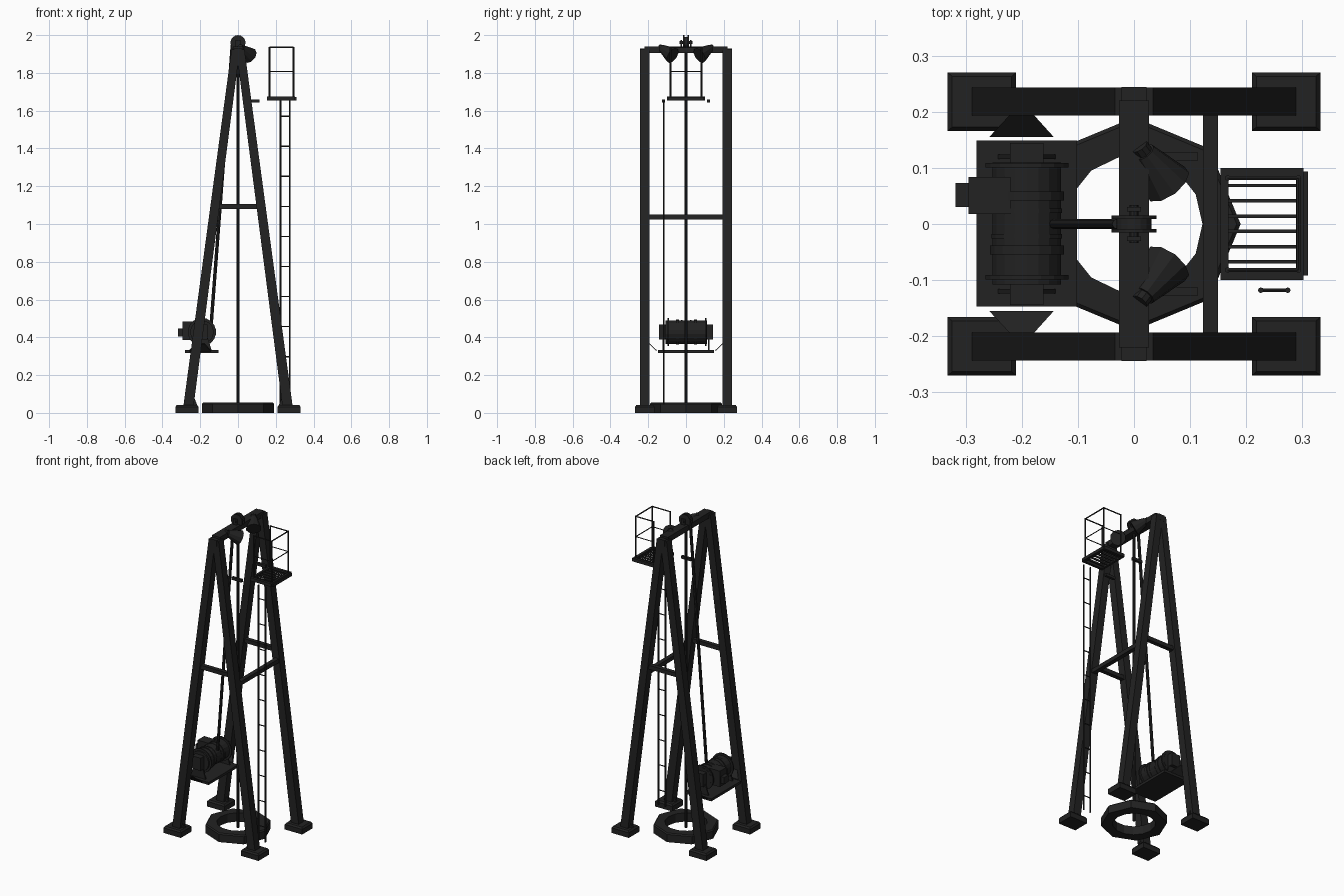
import bpy, bmesh, math
from mathutils import Vector

if "Cube" in bpy.data.objects:
    bpy.data.objects.remove(bpy.data.objects["Cube"])

mat = bpy.data.materials.new("black_steel")
mat.diffuse_color = (0.016, 0.016, 0.016, 1)
mat.use_nodes = True
mat.node_tree.nodes["Principled BSDF"].inputs["Base Color"].default_value = mat.diffuse_color


def finish(name, bm):
    bmesh.ops.recalc_face_normals(bm, faces=bm.faces)
    me = bpy.data.meshes.new(name)
    bm.to_mesh(me)
    bm.free()
    me.materials.append(mat)
    ob = bpy.data.objects.new(name, me)
    bpy.context.collection.objects.link(ob)
    return ob


def hull(name, pts):
    bm = bmesh.new()
    for p in pts:
        bm.verts.new(p)
    bmesh.ops.convex_hull(bm, input=bm.verts)
    bmesh.ops.dissolve_limit(bm, angle_limit=0.01, verts=bm.verts, edges=bm.edges)
    return finish(name, bm)


def prism(name, a, b, ha, hb=None):
    """Bar with horizontal rectangular ends centred on a and b."""
    hb = hb or ha
    return hull(name, [(p[0] + i * h[0], p[1] + j * h[1], p[2])
                       for p, h in ((a, ha), (b, hb)) for i in (-1, 1) for j in (-1, 1)])


def box(name, x0, x1, y0, y1, z0, z1):
    return hull(name, [(x, y, z) for x in (x0, x1) for y in (y0, y1) for z in (z0, z1)])


def rod(name, a, b, r1, r2=None, n=8):
    a, b = Vector(a), Vector(b)
    bm = bmesh.new()
    bmesh.ops.create_cone(bm, cap_ends=True, segments=n, radius1=r1,
                          radius2=r1 if r2 is None else r2, depth=(b - a).length)
    rot = (b - a).to_track_quat('Z', 'Y')
    for v in bm.verts:
        v.co = rot @ v.co + (a + b) / 2
    return finish(name, bm)


# A-frame legs, feet and gussets
for sx in (-1, 1):
    for sy in (-1, 1):
        fx, fy = sx * 0.271, sy * 0.218
        prism("leg", (sx * 0.263, fy, 0.03), (sx * 0.012, fy, 1.925), (0.027, 0.025), (0.022, 0.025))
        prism("foot_plate", (fx, fy, 0), (fx, fy, 0.032), (0.061, 0.052))
        prism("foot_plate_top", (fx, fy, 0.032), (fx, fy, 0.042), (0.061, 0.052), (0.053, 0.045))
        hull("foot_gusset", [(sx * x, fy + d, z) for d in (-0.006, 0.006)
                             for x, z in ((0.25, 0.04), (0.215, 0.04), (0.24, 0.1), (0.255, 0.1))])

# Cross braces between the legs
for y in (-0.218, 0.218):
    box("side_brace", -0.115, 0.115, y - 0.013, y + 0.013, 1.08, 1.105)
box("rear_brace", 0.123, 0.15, -0.2, 0.2, 1.025, 1.05)

# Top beam and leg caps
box("top_beam", -0.027, 0.027, -0.22, 0.22, 1.905, 1.94)
for s in (-1, 1):
    prism("leg_cap", (0, s * 0.231, 1.89), (0, s * 0.231, 1.928), (0.022, 0.013))

# Sheave wheel with brackets and axle
rod("sheave_core", (0, -0.012, 1.96), (0, 0.012, 1.96), 0.031, n=16)
for s in (-1, 1):
    rod("sheave_flange", (0, s * 0.009, 1.96), (0, s * 0.015, 1.96), 0.04, n=16)
    box("sheave_bracket", -0.0125, 0.0125, s * 0.026 - 0.004, s * 0.026 + 0.004, 1.935, 1.975)
rod("sheave_axle", (0, -0.034, 1.96), (0, 0.034, 1.96), 0.008)

# Floodlights aimed inward and down
for s in (-1, 1):
    back, front = Vector((0.018, s * 0.128, 1.93)), Vector((0.06, s * 0.071, 1.892))
    d = (front - back).normalized()
    rod("floodlight_shade", back, front, 0.02, 0.045, n=10)
    rod("floodlight_cap", back - d * 0.016, back, 0.016, n=10)

# Drill string and winch cable
rod("drill_string", (0, 0, 0.02), (0, 0, 1.93), 0.008)
rod("winch_cable", (-0.142, 0, 0.47), (-0.03, 0, 1.95), 0.009)

# Octagonal well collar with a fourteen-sided opening
bm = bmesh.new()
N = 56
rings = []


def poly_radius(t, n, r):
    step = 2 * math.pi / n
    return r * math.cos(step / 2) / math.cos((t % step) - step / 2)


for n, r, z in ((8, 0.19, 0), (8, 0.19, 0.048), (8, 0.183, 0.055), (14, 0.122, 0.055), (14, 0.122, 0)):
    ring = []
    for i in range(N):
        t = 2 * math.pi * i / N
        q = poly_radius(t, n, r)
        ring.append(bm.verts.new((q * math.cos(t), q * math.sin(t), z)))
    rings.append(ring)
for k in range(5):
    a, b = rings[k], rings[(k + 1) % 5]
    for i in range(N):
        j = (i + 1) % N
        bm.faces.new((a[i], a[j], b[j], b[i]))
finish("well_collar", bm)

# Winch shelf with side brackets to the legs
box("winch_shelf", -0.281, -0.102, -0.147, 0.149, 0.316, 0.332)
for s in (-1, 1):
    hull("shelf_bracket", [(x, s * y, z + d) for d in (0, 0.006) for x, y, z in
                           ((-0.258, 0.155, 0.326), (-0.143, 0.155, 0.326),
                            (-0.22, 0.196, 0.365), (-0.18, 0.196, 0.365))])

# Winch drum, flanges, ridges and stands
cx, cz = -0.191, 0.428
rod("winch_drum", (cx, -0.108, cz), (cx, 0.11, cz), 0.062, n=18)
for y, h, r in ((0.105, 0.004, 0.075), (-0.095, 0.004, 0.075), (0.05, 0.008, 0.067),
                (0.024, 0.004, 0.064), (-0.022, 0.004, 0.064), (-0.046, 0.008, 0.067)):
    rod("drum_ring", (cx, y - h, cz), (cx, y + h, cz), r, n=18)
for s in (-1, 1):
    box("bearing_block", cx - 0.03, cx + 0.03, s * 0.126 - 0.018, s * 0.126 + 0.018, cz - 0.04, cz + 0.04)
    prism("winch_stand", (cx, s * 0.12, 0.33), (cx, s * 0.12, 0.4), (0.052, 0.004), (0.03, 0.004))

# Winch motor
box("motor_housing", -0.295, -0.22, 0.018, 0.084, 0.385, 0.485)
box("motor_end", -0.318, -0.29, 0.03, 0.073, 0.405, 0.448)

# Ladder
for x in (0.226, 0.274):
    rod("ladder_rail", (x, -0.118, 0.045), (x, -0.118, 1.655), 0.005)
for i in range(10):
    z = 1.57 - 0.159 * i
    rod("ladder_rung", (0.226, -0.118, z), (0.274, -0.118, z), 0.0035, n=6)

# Short struts beside the platform
for y in (-0.12, 0.12):
    box("platform_strut", 0.045, 0.113, y - 0.008, y + 0.008, 1.643, 1.66)

# Lookout platform: frame, slats and toe board
z0, z1 = 1.655, 1.675
for s in (-1, 1):
    box("platform_side", 0.154, 0.302, s * 0.092 - 0.008, s * 0.092 + 0.008, z0, z1)
box("platform_inner_edge", 0.154, 0.168, -0.1, 0.1, z0, z1)
box("platform_outer_edge", 0.289, 0.302, -0.1, 0.1, z0, z1)
box("toe_board", 0.301, 0.31, -0.092, 0.094, 1.653, 1.672)
for i in range(6):
    y = 0.0685 - 0.0272 * i
    box("platform_slat", 0.16, 0.296, y - 0.003, y + 0.003, 1.66, 1.671)

# Guard rails on three sides
for s in (-1, 1):
    for x in (0.167, 0.293):
        rod("rail_post", (x, s * 0.082, 1.66), (x, s * 0.082, 1.937), 0.005)
for z, r in ((1.935, 0.004), (1.807, 0.003)):
    for s in (-1, 1):
        rod("side_rail", (0.167, s * 0.082, z), (0.293, s * 0.082, z), r, n=6)
    rod("outer_rail", (0.293, -0.082, z), (0.293, 0.082, z), r, n=6)
